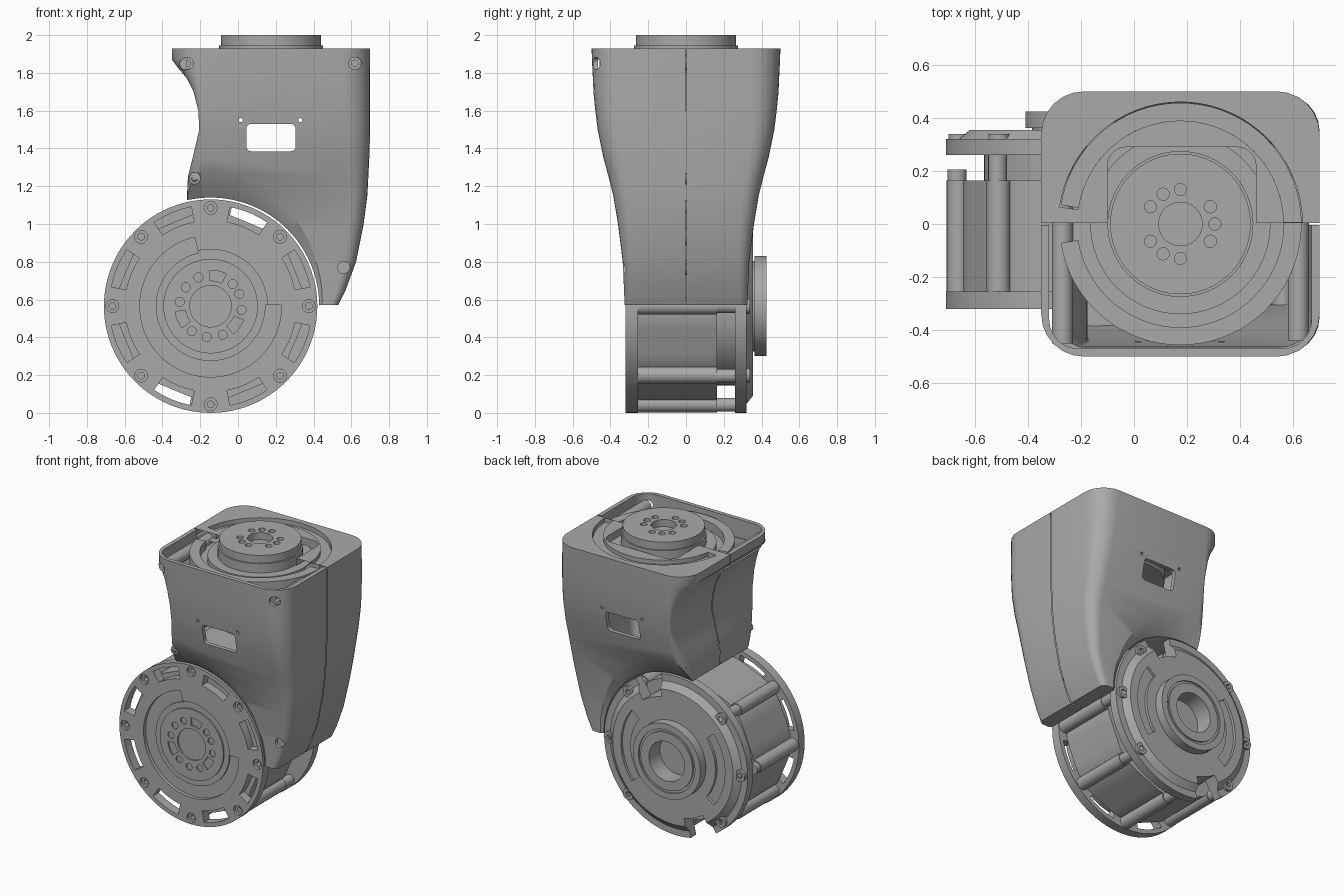
import bpy, bmesh
from math import sin, cos, radians, pi

if "Cube" in bpy.data.objects:
    bpy.data.objects.remove(bpy.data.objects["Cube"])

grey = bpy.data.materials.new("plain grey")
grey.use_nodes = True
grey.diffuse_color = (0.4, 0.4, 0.4, 1)
grey.node_tree.nodes["Principled BSDF"].inputs["Base Color"].default_value = (0.4, 0.4, 0.4, 1)

# Frames: the lower motor's axis runs along y, the upper motor's along z
CX, CZ, UX = -0.145, 0.565, 0.175


def lower(u, v, w):
    return (CX + u, w, CZ + v)


def upper(u, v, w):
    return (UX + u, v, w)


def facing(u, v, w):
    return (u, w, v)


def world(u, v, w):
    return (u, v, w)


# Outlines
def circle(r, n=64, c=(0, 0)):
    return [(c[0] + r * cos(2 * pi * i / n), c[1] + r * sin(2 * pi * i / n)) for i in range(n)]


def polar(r, deg):
    return (r * cos(radians(deg)), r * sin(radians(deg)))


def arc(r0, r1, a0, a1):
    n = max(4, int((a1 - a0) / 5))
    angles = [a0 + (a1 - a0) * i / n for i in range(n + 1)]
    return [polar(r1, a) for a in angles] + [polar(r0, a) for a in reversed(angles)]


def rounded(x0, x1, y0, y1, left, right, n=6):
    pts = []
    corners = ((x1, y1, right, 0), (x0, y1, left, 90), (x0, y0, left, 180), (x1, y0, right, 270))
    for x, y, r, start in corners:
        cx = x - r if x == x1 else x + r
        cy = y - r if y == y1 else y + r
        for i in range(n + 1):
            p = polar(r, start + 90 * i / n)
            pts.append((cx + p[0], cy + p[1]))
    return pts


# Solids
def loft(name, rings):
    bm = bmesh.new()
    loops = [[bm.verts.new(p) for p in ring] for ring in rings]
    for a, b in zip(loops, loops[1:]):
        for i in range(len(a)):
            j = (i + 1) % len(a)
            bm.faces.new((a[i], a[j], b[j], b[i]))
    bm.faces.new(loops[0])
    bm.faces.new(loops[-1])
    bmesh.ops.recalc_face_normals(bm, faces=bm.faces)
    mesh = bpy.data.meshes.new(name)
    bm.to_mesh(mesh)
    bm.free()
    mesh.materials.append(grey)
    obj = bpy.data.objects.new(name, mesh)
    bpy.context.collection.objects.link(obj)
    return obj


def solid(name, outline, w0, w1, frame, grow=1):
    return loft(name, [[frame(u, v, w0) for u, v in outline],
                       [frame(u * grow, v * grow, w1) for u, v in outline]])


def cutter(outline, w0, w1, frame, grow=1):
    return solid("cutter", outline, w0, w1, frame, grow)


def cut(obj, *tools):
    for tool in tools:
        mod = obj.modifiers.new("cut", "BOOLEAN")
        mod.operation, mod.solver, mod.object = "DIFFERENCE", "EXACT", tool
    dg = bpy.context.evaluated_depsgraph_get()
    mesh = bpy.data.meshes.new_from_object(obj.evaluated_get(dg))
    obj.modifiers.clear()
    obj.data = mesh
    for tool in tools:
        bpy.data.objects.remove(tool)


# Housing shell: height, left edge, right edge, half depth
ROWS = [(.57, -.27, .53, .325), (.65, -.27, .57, .328), (.8, -.27, .625, .335),
        (1, -.27, .665, .36), (1.15, -.27, .685, .385), (1.25, -.265, .69, .41),
        (1.35, -.24, .695, .437), (1.5, -.205, .7, .468), (1.6, -.21, .7, .48),
        (1.7, -.235, .7, .49), (1.77, -.27, .7, .493), (1.83, -.32, .7, .496),
        (1.87, -.35, .7, .498), (1.93, -.35, .7, .5)]


def housing(name, inset):
    rings = []
    for z, l, r, h in ROWS:
        left = max(.012, .16 - (l + .35) - inset)
        right = max(.012, .04 + .12 * (z - .57) / 1.36 - inset)
        outline = rounded(l + inset, r - inset, inset - h, h - inset, left, right)
        height = min(max(z, .57 + inset), 1.93 - 2 * inset)
        rings.append([(x, y, height) for x, y in outline])
    if inset:
        rings.pop(-2)
    return loft(name, rings)


shell = housing("housing_shell", 0)
cavity = housing("cavity", .03)
cut(cavity, cutter(circle(.7), -1, 1, lower))
cut(shell, cavity)
cut(shell, cutter(circle(.575, 96), -1, 1, lower))
for side in (-1, 1):
    cut(shell, cutter(circle(.57, 96), side * .31, side * .45, lower, 1.34))
# Open top of the front half, collar notch and slot in the back half
cut(shell, cutter(rounded(-.32, .67, -.47, 0, .11, .11)[14:] + [(.67, 0), (-.32, 0)][::1],
                  1.8, 2, world))
cut(shell, cutter(rounded(-.1, .46, -.1, .29, .07, .07), 1.8, 2, world))
cut(shell, cutter(arc(.39, .46, 1, 172), 1.8, 2, upper))
# Windows, pin holes, parting line
cut(shell, cutter(rounded(.045, .305, 1.385, 1.53, .025, .025), -1, 1, facing))
for x in (.015, .33):
    cut(shell, cutter(circle(.011, 12, (x, 1.55)), -1, 1, facing))
cut(shell, cutter([(-1, -.003), (1, -.003), (1, .003), (-1, .003)], 0, 3, world))

# Screw pockets and posts inside the shell
SCREWS = [(-.27, 1.85, -.45), (.62, 1.85, -.44), (-.23, 1.24, -.385), (.56, .77, -.31)]
for i, (x, z, y) in enumerate(SCREWS):
    cut(shell, cutter(circle(.033, 20, (x, z)), -1, y, facing))
    post = solid("screw_post", circle(.03 if i == 2 else .04, 20, (x, z)), y, -y - .02, facing)
    cut(post, cutter(circle(.018, 12, (x, z)), -1, y + .04, facing))

# Lower motor front plate
plate = solid("motor_front_plate", circle(.565, 96), -.32, -.255, lower)
for k in range(8):
    a = 45 * k
    cut(plate, cutter(arc(.455, .535, a + 11, a + 34), -1, 1, lower),
        cutter(circle(.034, 20, polar(.52, a)), -1, -.3, lower))
    cut(plate, cutter(circle(.018, 12, polar(.52, a)), -1, -.27, lower))
cut(plate, cutter(circle(.301, 72), -1, -.305, lower))
cut(plate, cutter(arc(.29, .375, 103, 361), -1, -.295, lower))

# Front hub
hub = solid("front_hub", circle(.25, 64), -.315, -.27, lower)
cut(hub, cutter(circle(.11, 40), -1, -.285, lower))
for a in (45, 23, -7, -67, -97, -127, 172, 143, 113):
    cut(hub, cutter(circle(.024, 16, polar(.165, a)), -1, -.295, lower))
for a in (78, -37, 203):
    cut(hub, cutter(arc(.135, .19, a - 14, a + 14), -1, -.3, lower))

# Lower motor body with shallow flutes and lugs
outline = []
for k in range(8):
    for da, r in ((0, .5), (8, .5), (14, .49), (22.5, .485), (31, .49), (37, .5)):
        outline.append(polar(r, 45 * k + da))
solid("motor_body", outline, -.26, .165, lower)
solid("motor_core", circle(.42), .16, .27, lower)
for k in range(8):
    end = .205 if k == 4 else .265
    solid("body_lug", circle(.045, 20, polar(.517, 45 * k)), -.26, .165, lower)
    solid("lug_bolt", circle(.036, 20, polar(.522, 45 * k)), .16, end, lower)

# Back cover with two cable notches and curved pockets
cover = solid("back_cover", circle(.565, 96), .26, .32, lower)
bevel = solid("back_cover_face", circle(.52, 96), .318, .355, lower, .91)
for a in (67, 247):
    for part in (cover, bevel):
        cut(part, cutter(arc(.42, .7, a - 11, a + 11), .2, 1, lower))
for a in (0, 180):
    cut(bevel, cutter(arc(.335, .41, a - 38, a + 38), .335, 1, lower))
for k in range(8):
    if k not in (2, 6):
        screw = solid("back_screw", circle(.04, 20, polar(.515, 45 * k)), .3, .34, lower)
        cut(screw, cutter(circle(.02, 6, polar(.515, 45 * k)), .32, 1, lower))

# Rear bearing flange
for name, r, w0, w1 in (("rear_collar", .24, .35, .37), ("rear_flange", .265, .362, .425)):
    ring = solid(name, circle(r, 72), w0, w1, lower)
    cut(ring, cutter(circle(.14, 48), .2, 1, lower))
    if r > .25:
        cut(ring, cutter(arc(.205, .222, 0, 359.9), .415, 1, lower))
for part in (cover, bevel):
    cut(part, cutter(circle(.14, 48), .3, 1, lower))

# Upper motor
solid("upper_motor_body", circle(.33), 1.6, 1.82, upper)
solid("upper_motor_cover", circle(.455), 1.8, 1.84, upper)
solid("upper_ring", arc(.39, .457, -171, 171), 1.83, 1.9, upper)
solid("upper_step", circle(.34), 1.83, 1.88, upper)
solid("upper_collar", circle(.275), 1.87, 1.945, upper)
flange = solid("output_flange", circle(.265, 72), 1.94, 2, upper)
cut(flange, cutter(circle(.082, 40), 1.95, 3, upper))
for a in (0, 30, 90, 120, 150, 210, 240, 270, 330):
    cut(flange, cutter(circle(.023, 16, polar(.13, a)), 1.96, 3, upper))

# Smooth curved surfaces, keep edges crisp
bpy.ops.object.select_all(action="DESELECT")
for obj in bpy.context.collection.objects:
    if obj.type == "MESH" and obj.data.materials and obj.data.materials[0] == grey:
        obj.select_set(True)
        bpy.context.view_layer.objects.active = obj
bpy.ops.object.shade_smooth_by_angle(angle=radians(30))
